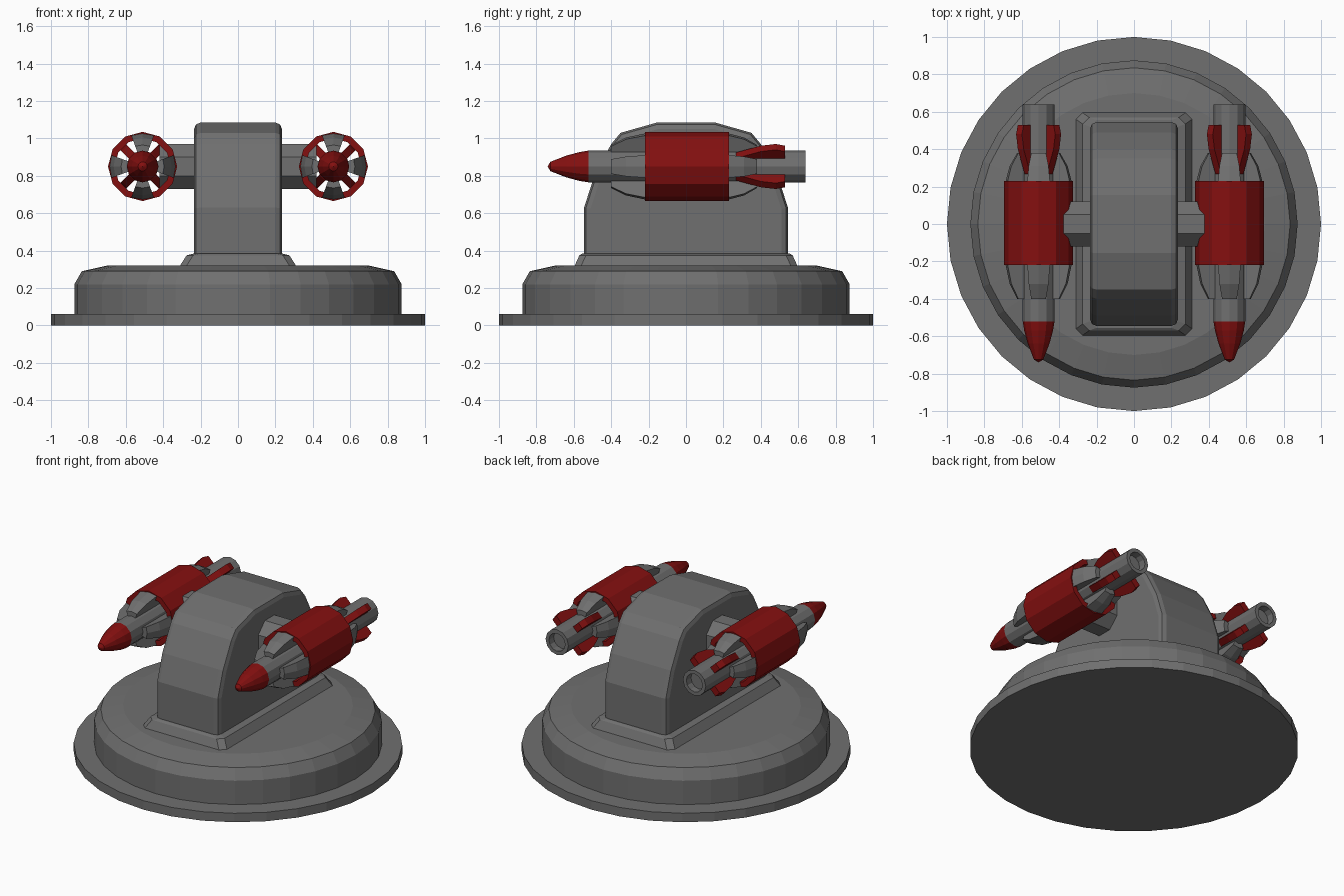
import bpy, bmesh
from math import sin, cos, pi, radians
from mathutils import Matrix, Vector

cube = bpy.data.objects.get("Cube")
if cube:
    bpy.data.objects.remove(cube)


def material(name, rgb):
    m = bpy.data.materials.new(name)
    m.use_nodes = True
    m.diffuse_color = (*rgb, 1)
    m.node_tree.nodes["Principled BSDF"].inputs["Base Color"].default_value = (*rgb, 1)
    return m


GREY = material("dark grey metal", (0.16, 0.16, 0.16))
RED = material("deep red paint", (0.23, 0.005, 0.005))


def finish(bm, name, mats, place=Matrix()):
    bmesh.ops.remove_doubles(bm, verts=bm.verts, dist=0.0005)
    bmesh.ops.recalc_face_normals(bm, faces=bm.faces)
    me = bpy.data.meshes.new(name)
    bm.to_mesh(me)
    bm.free()
    me.transform(place)
    for m in mats:
        me.materials.append(m)
    ob = bpy.data.objects.new(name, me)
    bpy.context.collection.objects.link(ob)
    return ob


def loft(bm, rings, wrap=False, caps=True):
    """Skin a list of equal point rings."""
    vs = [[bm.verts.new(p) for p in ring] for ring in rings]
    n = len(vs[0])
    pairs = list(zip(vs, vs[1:])) + ([(vs[-1], vs[0])] if wrap else [])
    for a, b in pairs:
        for i in range(n):
            j = (i + 1) % n
            bm.faces.new((a[i], a[j], b[j], b[i]))
    if caps and not wrap:
        bm.faces.new(vs[0])
        bm.faces.new(vs[-1])


def around(profile, angle):
    """Turn (radius, height) points about z by an angle."""
    return [(r * sin(angle), r * cos(angle), h) for r, h in profile]


def lathe(profile, sides, closed=False):
    bm = bmesh.new()
    rings = [[around([p], 2 * pi * i / sides)[0] for i in range(sides)] for p in profile]
    loft(bm, rings, wrap=closed)
    return bm


# Round base: thin flange, drum and sloping deck
finish(lathe([(1, 0), (1, 0.06), (0.875, 0.06), (0.875, 0.22),
              (0.835, 0.29), (0.7, 0.32)], 32), "base", [GREY])

# Skirt with clipped corners around the foot of the housing
bm = bmesh.new()
rings = []
for x, y, z in [(0.31, 0.595, 0.3), (0.31, 0.595, 0.32), (0.275, 0.57, 0.375), (0.235, 0.555, 0.385)]:
    c = 0.035
    quarter = [(x, y - c), (x - c, y)]
    half = quarter + [(-px, py) for px, py in reversed(quarter)]
    rings.append([(px, py, z) for px, py in half + [(-px, -py) for px, py in half]])
loft(bm, rings)
finish(bm, "housing_skirt", [GREY])

# Arched housing, extruded across x with softened rims
bm = bmesh.new()
side = [(0.545, 0.34), (0.545, 0.63), (0.49, 0.8), (0.4, 0.97), (0.35, 1.03), (0.155, 1.085)]
outline = side + [(-y, z) for y, z in reversed(side)]
loft(bm, [[(x, y, z) for y, z in outline] for x in (-0.235, 0.235)])
housing = finish(bm, "housing", [GREY])
bevel = housing.modifiers.new("rim", 'BEVEL')
bevel.width = 0.035
bevel.segments = 2
bevel.limit_method = 'ANGLE'
bevel.angle_limit = radians(60)

# Eight-sided axle carrying both rockets
bm = bmesh.new()
ring = [(0.13 * cos(a), 0.85 + 0.13 * sin(a)) for a in (pi / 8 + i * pi / 4 for i in range(8))]
loft(bm, [[(x, y, z) for y, z in ring] for x in (-0.42, 0.42)])
finish(bm, "axle", [GREY])

STRUT = [(0.06, -0.4), (0.115, -0.4), (0.155, -0.32), (0.176, -0.22),
         (0.176, 0.23), (0.155, 0.31), (0.115, 0.38), (0.06, 0.38)]
FIN = [(0.06, 0.25), (0.085, 0.27), (0.135, 0.4), (0.148, 0.48), (0.135, 0.53), (0.06, 0.53)]


def rocket(label, x):
    # Local z runs from nose to tail, so turn it to +y
    place = Matrix.Translation((x, 0, 0.85)) @ Matrix.Rotation(-pi / 2, 4, 'X')

    # Core with red nose and hollow nozzle
    bm = lathe([(0, -0.74), (0.025, -0.725), (0.058, -0.64), (0.077, -0.57), (0.085, -0.52),
                (0.085, -0.38), (0.085, 0.64), (0.06, 0.64), (0.06, 0.59), (0, 0.59)], 12)
    for f in bm.faces:
        f.material_index = int(f.calc_center_median().z < -0.52)
    finish(bm, "rocket_core_" + label, [GREY, RED], place)

    # Open red sleeve
    bm = lathe([(0.185, -0.22), (0.185, 0.23), (0.15, 0.23), (0.15, -0.22)], 12, closed=True)
    finish(bm, "rocket_sleeve_" + label, [RED], place)

    # Four wedge struts holding the sleeve
    bm = bmesh.new()
    for k in range(4):
        loft(bm, [around(STRUT, k * pi / 2 + radians(d)) for d in (-20, 0, 20)])
    finish(bm, "rocket_struts_" + label, [GREY], place)

    # Four diagonal tail fins
    bm = bmesh.new()
    for k in range(4):
        turn = Matrix.Rotation(pi / 4 + k * pi / 2, 3, 'Z')
        loft(bm, [[turn @ Vector((r, t, h)) for r, h in FIN] for t in (-0.022, 0.022)])
    finish(bm, "rocket_fins_" + label, [RED], place)


for label, x in (("left", 0.51), ("right", -0.51)):
    rocket(label, x)
